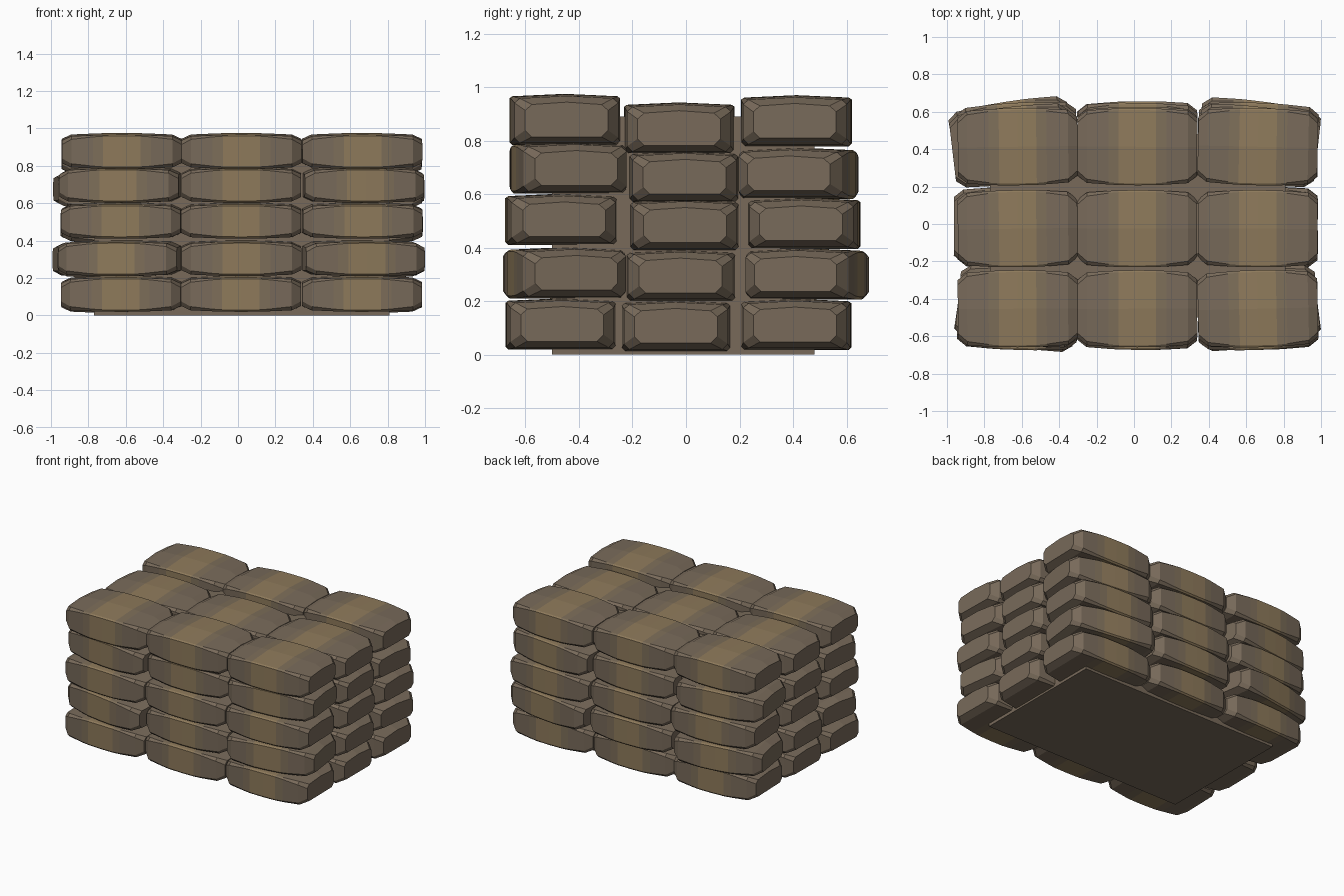
import bpy, bmesh, math, random

if "Cube" in bpy.data.objects:
    bpy.data.objects.remove(bpy.data.objects["Cube"])

random.seed(4)


def material(name, srgb):
    m = bpy.data.materials.new(name)
    lin = [((c / 255 + 0.055) / 1.055) ** 2.4 for c in srgb]
    m.diffuse_color = (*lin, 1)
    m.use_nodes = True
    m.node_tree.nodes["Principled BSDF"].inputs["Base Color"].default_value = m.diffuse_color
    return m


BROWN = material("sack brown", (120, 106, 90))
MID = material("sack mid brown", (125, 110, 89))
TAN = material("sack tan", (142, 122, 91))

# Half of the sack profile: distance from middle, half depth, half height, corner cut
HALF = [(0.32, 0.155, 0.062, 0.025), (0.27, 0.194, 0.085, 0.02),
        (0.155, 0.202, 0.09, 0.012), (0.10, 0.205, 0.092, 0.01)]
STATIONS = [(-x, y, z, c) for x, y, z, c in HALF] + [(0, 0.206, 0.093, 0.01)] + HALF[::-1]


def sack(name, loc, turn):
    """Sack lofted from slightly cut rectangles, banded in colour along its length."""
    bm = bmesh.new()
    rings = []
    for x, hy, hz, c in STATIONS:
        pts = [(-hy, -hz + c), (-hy + c, -hz), (hy - c, -hz), (hy, -hz + c),
               (hy, hz - c), (hy - c, hz - 0.003), (0, hz + 0.006),
               (-hy + c, hz - 0.003), (-hy, hz - c)]
        rings.append([bm.verts.new((x, y, z)) for y, z in pts])
    n = len(rings[0])
    for a, b in zip(rings, rings[1:]):
        for i in range(n):
            j = (i + 1) % n
            f = bm.faces.new((a[i], a[j], b[j], b[i]))
            d = abs(f.calc_center_median().x)
            f.material_index = 2 if d < 0.1 else 1 if d < 0.15 else 0
    bm.faces.new(rings[0])
    bm.faces.new(rings[-1])
    bmesh.ops.recalc_face_normals(bm, faces=bm.faces[:])
    me = bpy.data.meshes.new(name)
    bm.to_mesh(me)
    bm.free()
    for m in (BROWN, MID, TAN):
        me.materials.append(m)
    ob = bpy.data.objects.new(name, me)
    ob.location = loc
    ob.rotation_euler = (0, 0, math.radians(turn))
    bpy.context.collection.objects.link(ob)


# Stacked sacks: five layers of three by three
COLS = (-0.622, 0.018, 0.662)
ROWS = [(-0.467, -0.037, 0.41), (-0.452, -0.017, 0.45), (-0.467, -0.007, 0.442),
        (-0.44, -0.01, 0.42), (-0.453, -0.025, 0.413)]
HEIGHTS = [(0.112, 0.105, 0.11), (0.303, 0.293, 0.299), (0.503, 0.482, 0.488),
           (0.695, 0.662, 0.675), (0.876, 0.844, 0.871)]
SPLAY = (1, 8, 2.5, 6, 0.5)      # outer sacks turn away from the stack
for k in range(5):
    for r in range(3):
        for c in range(3):
            turn = SPLAY[k] * (c - 1) * (1 - r) + random.uniform(-1, 1)
            x = COLS[c]
            if c == 0 and k in (1, 3):      # these back-left sacks stick out
                x -= (0.0, 0.02, 0.03)[r]
            sack(f"sack_{k + 1}_{r + 1}_{c + 1}", (x, ROWS[k][r], HEIGHTS[k][r]), turn)

# Solid core filling the gaps, resting on the ground
bpy.ops.mesh.primitive_cube_add(size=1, location=(0.02, -0.01, 0.445))
core = bpy.context.object
core.name = "core_block"
core.scale = (1.58, 0.98, 0.89)
core.data.materials.append(BROWN)
